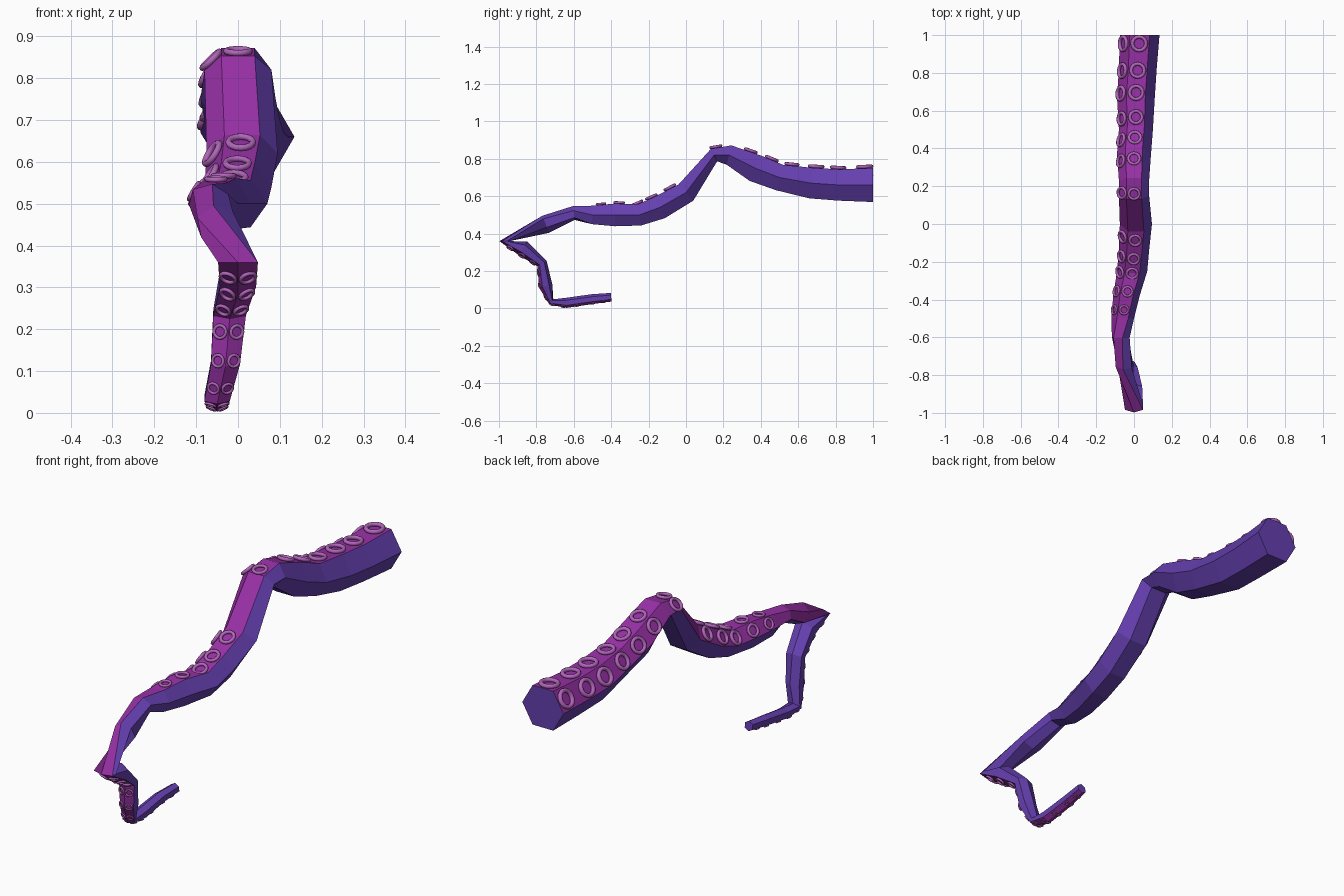
import bpy, bmesh, math
from mathutils import Vector

cube = bpy.data.objects.get("Cube")
if cube:
    bpy.data.objects.remove(cube, do_unlink=True)


def material(name, rgb):
    m = bpy.data.materials.new(name)
    m.use_nodes = True
    m.diffuse_color = (*rgb, 1)
    m.node_tree.nodes["Principled BSDF"].inputs["Base Color"].default_value = (*rgb, 1)
    return m


skin = material("violet skin", (.13, .05, .43))
belly = material("magenta underside", (.31, .03, .38))
rim = material("pink sucker", (.44, .13, .49))

SIDES = 6
BELLY_SIDES = (1, 2)

# Centre line from the thick end to the tip: x, y, z, radius
PATH = [
    (.03, 1, .66, .105),
    (.02, .82, .66, .1),
    (.01, .67, .67, .1),
    (.01, .5, .7, .09),
    (0, .37, .75, .09),
    (0, .23, .82, .08),
    (0, .15, .82, .08),
    (.01, 0, .62, .085),
    (0, -.14, .54, .08),
    (-.01, -.25, .5, .08),
    (-.04, -.38, .5, .07),
    (-.06, -.5, .5, .06),
    (-.07, -.6, .51, .05),
    (-.05, -.75, .45, .05),
    (0, -.97, .36, .055),
    (0, -.87, .32, .05),
    (-.02, -.77, .24, .045),
    (-.03, -.75, .12, .04),
    (-.05, -.72, .035, .035),
    (-.05, -.64, .03, .03),
    (-.05, -.5, .05, .027),
    (-.04, -.4, .06, .023),
]
centres = [Vector(row[:3]) for row in PATH]
radii = [row[3] for row in PATH]
ELBOW = 14


def heading(i):
    """Direction of travel after section i, within the side plane."""
    i = max(0, min(i, len(centres) - 2))
    d = centres[i + 1] - centres[i]
    d.x = 0
    return d.normalized()


def twist(i):
    """The limb rolls outward before the elbow and back again after it."""
    if i >= ELBOW:
        return -30
    return max(0, i - ELBOW + 3) * 20


def ring(i):
    """Mitred cross-section, pinched where the limb bends sharply."""
    before, after = heading(i - 1), heading(i)
    d = (before + after).normalized()
    up = Vector((0, d.z, -d.y))
    side = Vector((1, 0, 0))
    flat = max(.5, 1 - before.angle(after) / 2)
    pts = []
    for k in range(SIDES):
        a = math.radians(360 / SIDES * k + twist(i))
        pts.append(centres[i] + radii[i] * (math.cos(a) * side + flat * math.sin(a) * up))
    return pts


rings = [ring(i) for i in range(len(PATH))]

# Tentacle body: faceted tube with magenta strips along the sucker side
bm = bmesh.new()
loops = [[bm.verts.new(p) for p in pts] for pts in rings]
for a, b in zip(loops, loops[1:]):
    for k in range(SIDES):
        n = (k + 1) % SIDES
        f = bm.faces.new((a[k], a[n], b[n], b[k]))
        f.material_index = int(k in BELLY_SIDES)
bm.faces.new(loops[0])
bm.faces.new(loops[-1])
bmesh.ops.recalc_face_normals(bm, faces=bm.faces)
mesh = bpy.data.meshes.new("tentacle_body")
bm.to_mesh(mesh)
bm.free()
mesh.materials.append(skin)
mesh.materials.append(belly)
body = bpy.data.objects.new("tentacle_body", mesh)
bpy.context.collection.objects.link(body)


def sucker(name, s, k):
    """Lay a sucker ring on tube side k at fractional section s."""
    i = int(s)
    t = s - i
    a, b = rings[i], rings[i + 1]
    p, q = a[k].lerp(b[k], t), a[k + 1].lerp(b[k + 1], t)
    along = b[k] + b[k + 1] - a[k] - a[k + 1]
    normal = (q - p).cross(along).normalized()
    mid = (p + q) / 2
    if normal.dot(mid - centres[i].lerp(centres[i + 1], t)) < 0:
        normal.negate()
    major = .35 * (radii[i] * (1 - t) + radii[i + 1] * t)
    bpy.ops.mesh.primitive_torus_add(
        major_segments=16, minor_segments=8,
        major_radius=major, minor_radius=major * .27,
        location=mid + normal * major * .25,
        rotation=normal.to_track_quat('Z', 'Y').to_euler())
    o = bpy.context.object
    o.name = name
    o.data.materials.append(rim)
    bpy.ops.object.shade_smooth_by_angle(angle=math.radians(60))


# Paired suckers in runs along the limb: first section, spacing, count
RUNS = {
    "upper": (.25, .82, 6),
    "bend": (5.75, 1, 1),
    "middle": (7.35, .82, 5),
    "lower": (14.5, .6, 5),
    "tip": (17.6, .6, 6),
}
for part, (start, step, count) in RUNS.items():
    for n in range(count):
        for label, k in zip(("left", "right"), BELLY_SIDES):
            sucker(f"{part}_sucker_{label}_{n + 1}", start + n * step, k)
